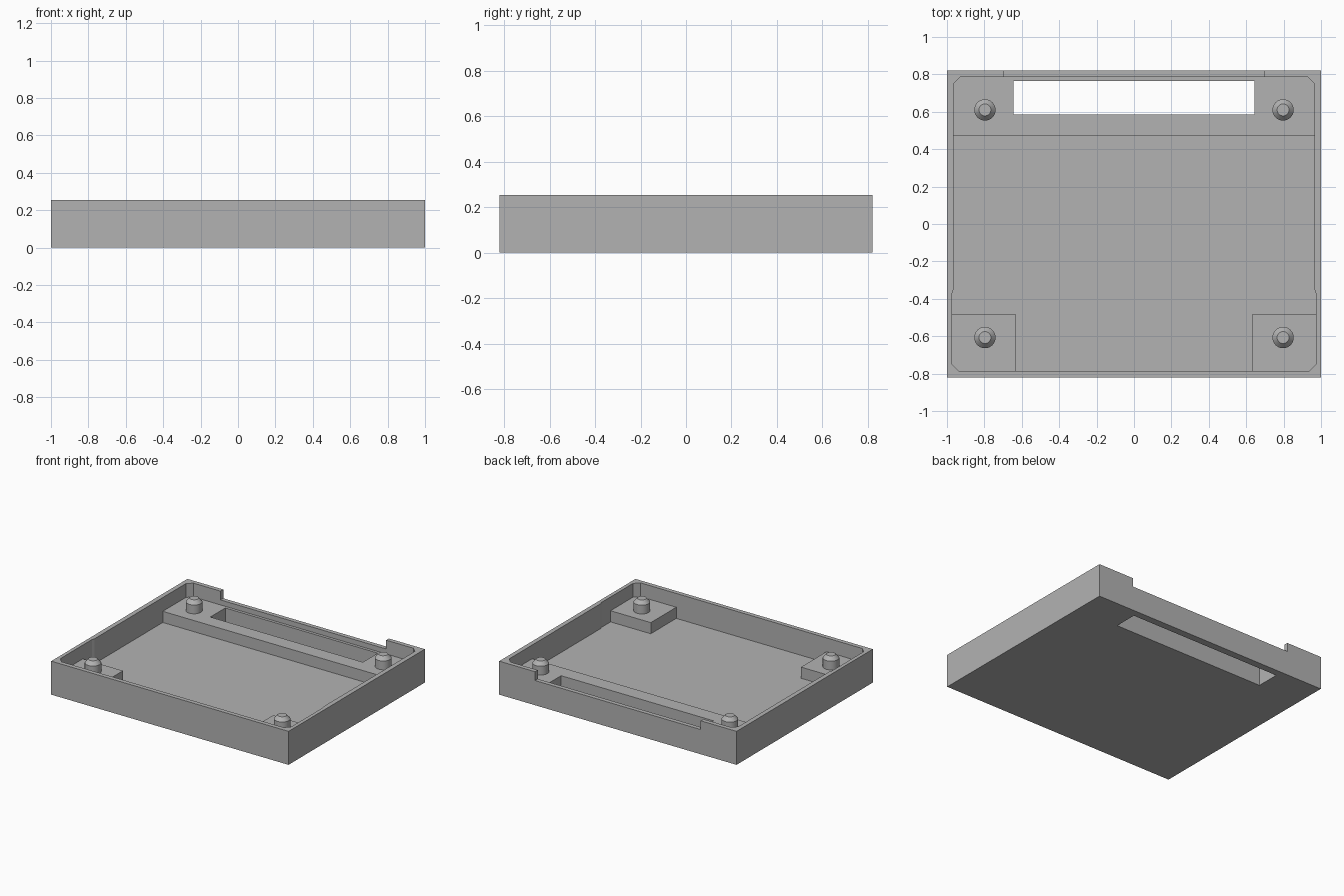
import bpy
import bmesh
import math

if "Cube" in bpy.data.objects:
    bpy.data.objects.remove(bpy.data.objects["Cube"], do_unlink=True)

# Single grey plastic
grey = bpy.data.materials.new("grey plastic")
grey.use_nodes = True
colour = (0.45, 0.45, 0.45, 1)
grey.diffuse_color = colour
grey.node_tree.nodes["Principled BSDF"].inputs["Base Color"].default_value = colour

# Main dimensions
HALF_X, HALF_Y, HEIGHT = 1.0, 0.82, 0.255
FLOOR, LEDGE, SILL = 0.065, 0.15, 0.188
IN_X, WIDE_X, IN_Y, CHAMFER = 0.965, 0.972, 0.787, 0.037
WIDE_Y = -0.37
LEDGE_Y, BLOCK_X, BLOCK_Y = 0.473, 0.633, -0.48
ABOVE = HEIGHT + 0.1


def prism(name, half, z0, z1):
    """Extrude an outline given by its +x half (front to back), mirrored to -x."""
    outline = half + [(-x, y) for x, y in reversed(half)]
    bm = bmesh.new()
    base = bm.faces.new([bm.verts.new((x, y, z0)) for x, y in outline])
    top = bmesh.ops.extrude_face_region(bm, geom=[base])["geom"]
    verts = [v for v in top if isinstance(v, bmesh.types.BMVert)]
    bmesh.ops.translate(bm, verts=verts, vec=(0, 0, z1 - z0))
    bmesh.ops.recalc_face_normals(bm, faces=bm.faces)
    mesh = bpy.data.meshes.new(name)
    bm.to_mesh(mesh)
    bm.free()
    mesh.materials.append(grey)
    obj = bpy.data.objects.new(name, mesh)
    bpy.context.collection.objects.link(obj)
    return obj


def block(name, half_x, y0, y1, z0, z1):
    return prism(name, [(half_x, y0), (half_x, y1)], z0, z1)


def carve(body, cutter):
    """Subtract the cutter from the body, then discard it."""
    cutter.hide_render = True
    mod = body.modifiers.new("carve", "BOOLEAN")
    mod.operation = "DIFFERENCE"
    mod.solver = "EXACT"
    mod.object = cutter
    bpy.context.view_layer.objects.active = body
    bpy.ops.object.modifier_apply(modifier=mod.name)
    bpy.data.objects.remove(cutter, do_unlink=True)


tray = block("tray", HALF_X, -HALF_Y, HALF_Y, 0, HEIGHT)

# Upper cavity down to ledge height, with chamfered corners
carve(tray, prism("upper_cavity", [
    (WIDE_X - CHAMFER, -IN_Y), (WIDE_X, -IN_Y + CHAMFER),
    (WIDE_X, WIDE_Y), (IN_X, WIDE_Y + 0.02),
    (IN_X, IN_Y - CHAMFER), (IN_X - CHAMFER, IN_Y)], LEDGE, ABOVE))

# Deep cavity, leaving the rear ledge and two front corner blocks
carve(tray, prism("deep_cavity", [
    (BLOCK_X, -IN_Y), (BLOCK_X, BLOCK_Y), (WIDE_X, BLOCK_Y),
    (WIDE_X, WIDE_Y), (IN_X, WIDE_Y + 0.02), (IN_X, LEDGE_Y)], FLOOR, LEDGE + 0.02))

# Through slot in the ledge and notch in the rear wall
carve(tray, block("slot", 0.643, 0.585, 0.765, -0.1, ABOVE))
carve(tray, block("notch", 0.698, IN_Y - 0.02, HALF_Y + 0.1, SILL, ABOVE))


def post(name, x, y):
    """Round locating post with a tapered tip."""
    rings = [(0.057, LEDGE), (0.057, 0.217), (0.032, 0.245)]
    sides = 32
    bm = bmesh.new()
    loops = [[bm.verts.new((r * math.cos(math.tau * i / sides),
                            r * math.sin(math.tau * i / sides), z))
              for i in range(sides)] for r, z in rings]
    for low, high in zip(loops, loops[1:]):
        for i in range(sides):
            j = (i + 1) % sides
            bm.faces.new((low[i], low[j], high[j], high[i]))
    bm.faces.new(loops[-1])
    mesh = bpy.data.meshes.new(name)
    bm.to_mesh(mesh)
    bm.free()
    mesh.materials.append(grey)
    obj = bpy.data.objects.new(name, mesh)
    obj.location = (x, y, 0)
    bpy.context.collection.objects.link(obj)
    bpy.ops.object.select_all(action="DESELECT")
    obj.select_set(True)
    bpy.context.view_layer.objects.active = obj
    bpy.ops.object.shade_smooth_by_angle(angle=math.radians(30))


for side, sx in (("left", 1), ("right", -1)):
    for end, y in (("front", -0.607), ("rear", 0.61)):
        post(f"{end}_{side}_post", sx * 0.797, y)
